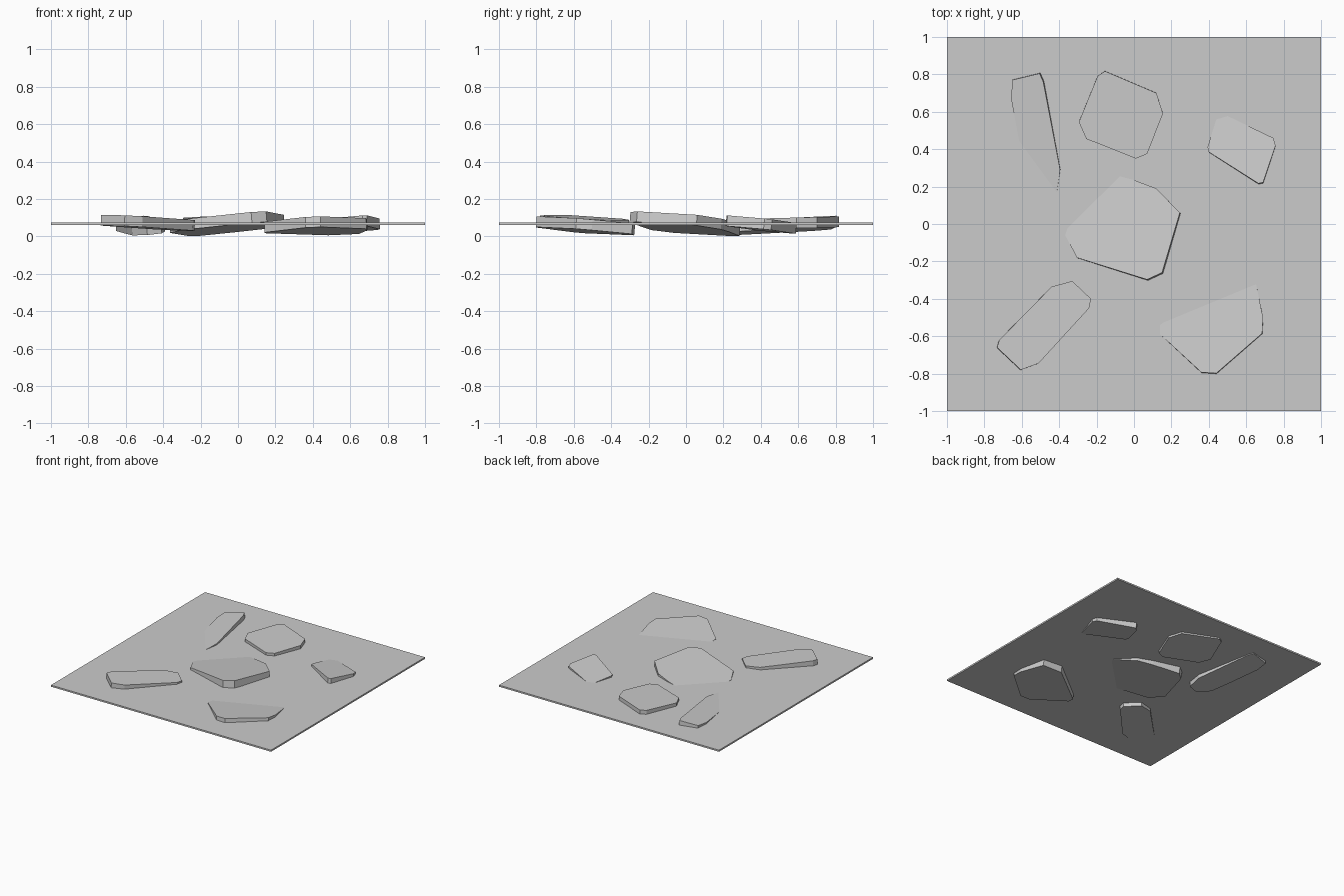
import bpy
from mathutils import Vector

THICK = 0.057


def make_object(name, verts, faces):
    mesh = bpy.data.meshes.new(name)
    mesh.from_pydata(verts, [], faces)
    mesh.update()
    obj = bpy.data.objects.new(name, mesh)
    bpy.context.collection.objects.link(obj)
    return obj


def stone(name, plane, outline):
    """Tilted slab: top lies on z = c + a*x + b*y, extruded along its normal."""
    c, a, b = plane
    normal = Vector((-a, -b, 1)).normalized()
    top = [Vector((x, y, c + a * x + b * y)) for x, y in outline]
    # keep the outline counter-clockwise
    area = sum(p.x * q.y - q.x * p.y for p, q in zip(top, top[1:] + top[:1]))
    if area < 0:
        top.reverse()
    n = len(top)
    bottom = [p - normal * THICK for p in top]
    faces = [list(range(n)), list(range(2 * n - 1, n - 1, -1))]
    faces += [[i, n + i, n + (i + 1) % n, (i + 1) % n] for i in range(n)]
    return make_object(name, top + bottom, faces)


# Thin square ground sheet
bpy.ops.mesh.primitive_cube_add(size=1, location=(0, 0, 0.0665))
sheet = bpy.context.object
sheet.name = "ground_sheet"
sheet.scale = (2, 2, 0.013)

# Stepping stones, each half sunk into the sheet at its own tilt
stone("stone_center", (0.1, 0.081, -0.082), [
    (-0.21, 0.29), (0.0, 0.235), (0.12, 0.19), (0.245, 0.06), (0.15, -0.26),
    (0.07, -0.297), (-0.305, -0.18), (-0.368, -0.06), (-0.27, 0.24)])

stone("stone_back", (0.0855, 0.0, 0.025), [
    (-0.195, 0.79), (-0.155, 0.817), (0.12, 0.7), (0.155, 0.59),
    (0.07, 0.375), (0.01, 0.35), (-0.255, 0.455), (-0.295, 0.545)])

stone("stone_right", (0.1135, 0.028, -0.0945), [
    (0.47, 0.592), (0.745, 0.46), (0.757, 0.42), (0.69, 0.222),
    (0.665, 0.217), (0.40, 0.385), (0.393, 0.41), (0.44, 0.56)])

stone("stone_back_left", (0.102, 0.1, 0.073), [
    (-0.65, 0.77), (-0.505, 0.805), (-0.485, 0.76), (-0.395, 0.29),
    (-0.413, 0.165), (-0.49, 0.145), (-0.57, 0.23), (-0.61, 0.42),
    (-0.657, 0.67)])

stone("stone_front_left", (0.0656, -0.045, -0.025), [
    (-0.44, -0.335), (-0.33, -0.305), (-0.23, -0.40), (-0.24, -0.45),
    (-0.51, -0.745), (-0.605, -0.78), (-0.732, -0.66), (-0.72, -0.62)])

stone("stone_front_right", (0.0215, 0.036, -0.087), [
    (0.36, -0.793), (0.44, -0.798), (0.685, -0.585), (0.69, -0.5),
    (0.645, -0.285), (0.48, -0.272), (0.14, -0.54), (0.14, -0.59)])
